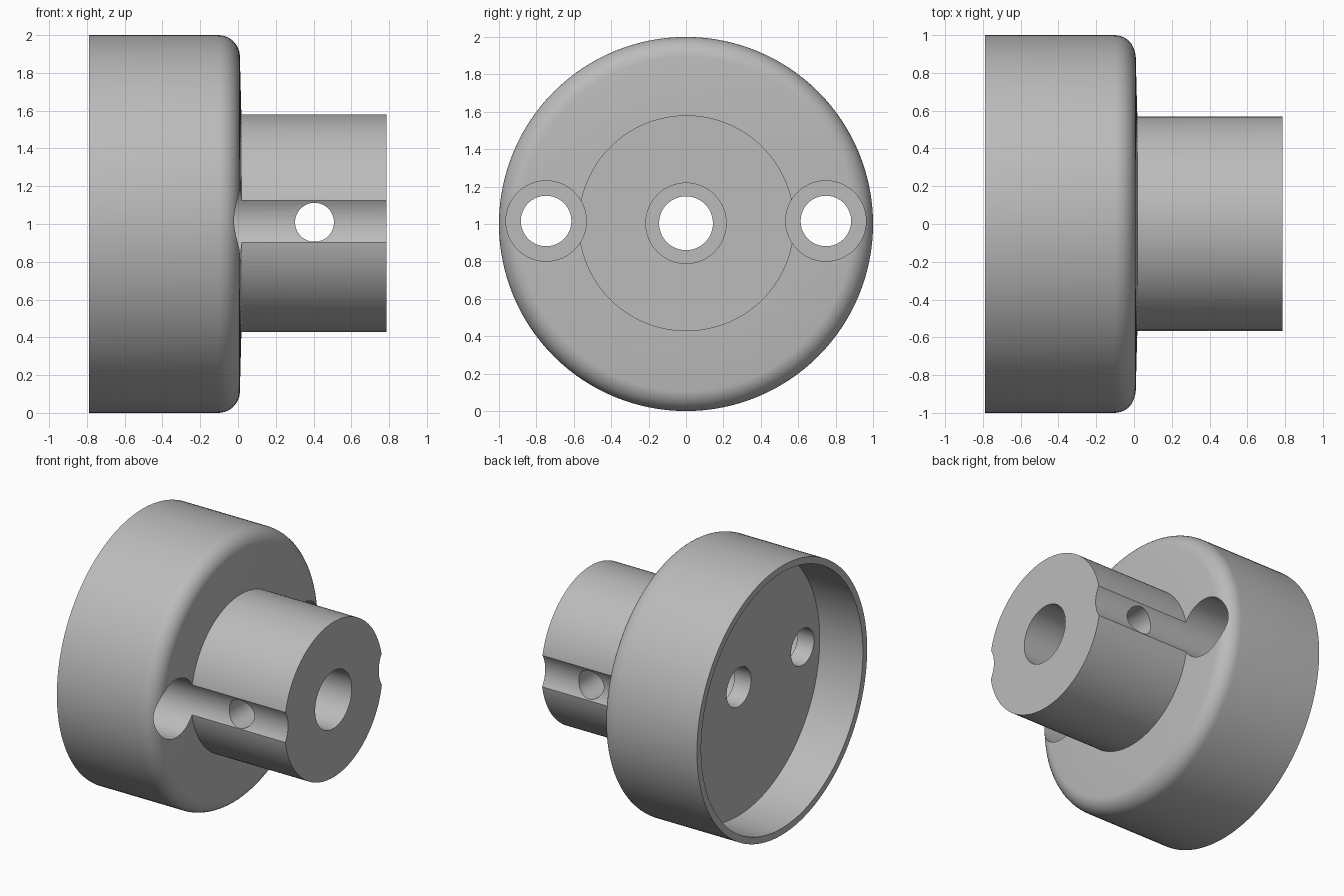
import bpy
import bmesh
import math
from mathutils import Matrix, Vector

old = bpy.data.objects.get("Cube")
if old:
    bpy.data.objects.remove(old, do_unlink=True)

SEGMENTS = 128
AXIS_Z = 1.004   # height of the hub and its bore
BOLT_Z = 1.016   # height of the two bolt holes
BOLT_Y = 0.748

grey = bpy.data.materials.new("grey metal")
grey.use_nodes = True
colour = (0.5, 0.5, 0.5, 1)
grey.diffuse_color = colour
grey.node_tree.nodes["Principled BSDF"].inputs["Base Color"].default_value = colour


def make_object(name, bm):
    bmesh.ops.recalc_face_normals(bm, faces=bm.faces)
    mesh = bpy.data.meshes.new(name)
    bm.to_mesh(mesh)
    bm.free()
    mesh.materials.append(grey)
    obj = bpy.data.objects.new(name, mesh)
    bpy.context.collection.objects.link(obj)
    return obj


def lathe(name, profile, z):
    """Spin (x, radius) points around the x axis."""
    bm = bmesh.new()
    verts = [bm.verts.new((x, 0, r)) for x, r in profile]
    edges = [bm.edges.new(pair) for pair in zip(verts, verts[1:])]
    bmesh.ops.spin(bm, geom=verts + edges, cent=(0, 0, 0), axis=(1, 0, 0),
                   angle=math.tau, steps=SEGMENTS)
    bmesh.ops.remove_doubles(bm, verts=bm.verts, dist=0.0001)
    bmesh.ops.translate(bm, verts=bm.verts, vec=(0, 0, z))
    return make_object(name, bm)


def cylinder(name, start, end, radius, segments=64):
    start, end = Vector(start), Vector(end)
    direction = end - start
    turn = direction.to_track_quat('Z', 'Y').to_matrix().to_4x4()
    bm = bmesh.new()
    bmesh.ops.create_cone(bm, cap_ends=True, segments=segments,
                          radius1=radius, radius2=radius, depth=direction.length,
                          matrix=Matrix.Translation((start + end) / 2) @ turn)
    return make_object(name, bm)


def combine(target, other, operation):
    """Apply a boolean and discard the helper."""
    mod = target.modifiers.new(operation.lower(), 'BOOLEAN')
    mod.operation = operation
    mod.solver = 'EXACT'
    mod.object = other
    bpy.context.view_layer.objects.active = target
    bpy.ops.object.modifier_apply(modifier=mod.name)
    bpy.data.objects.remove(other, do_unlink=True)


# Cup-shaped flange: cavity floor, rim, outer wall, rounded shoulder, face
shoulder = [(-0.105 + 0.115 * math.sin(a), 1 - 0.115 * (1 - math.cos(a)))
            for a in (math.radians(85) * i / 10 for i in range(11))]
profile = ([(-0.435, 0), (-0.435, 0.95), (-0.79, 0.95), (-0.79, 1)]
           + shoulder + [(0.02, 0.5), (0.02, 0)])
body = lathe("flanged_hub", profile, 1)

# Projecting hub
hub = cylinder("hub", (-0.1, 0.002, AXIS_Z), (0.785, 0.002, AXIS_Z), 0.577, SEGMENTS)
combine(body, hub, 'UNION')

# Stepped centre bore and bolt holes; the bolt counterbores also groove the hub
for y, z, radius in ((0, AXIS_Z, 0.144), (BOLT_Y, BOLT_Z, 0.135), (-BOLT_Y, BOLT_Z, 0.135)):
    for name, start, end, r in (("counterbore", -0.3, 1, 0.215),
                                ("through_hole", -0.6, 0.2, radius)):
        combine(body, cylinder(name, (start, y, z), (end, y, z), r), 'DIFFERENCE')

# Cross hole through the hub
combine(body, cylinder("cross_hole", (0.405, -0.8, 1.009), (0.405, 0.8, 1.009), 0.103),
        'DIFFERENCE')

# Smooth shading with crisp machined edges
bpy.ops.object.select_all(action='DESELECT')
body.select_set(True)
bpy.context.view_layer.objects.active = body
bpy.ops.object.shade_smooth_by_angle(angle=math.radians(30))
